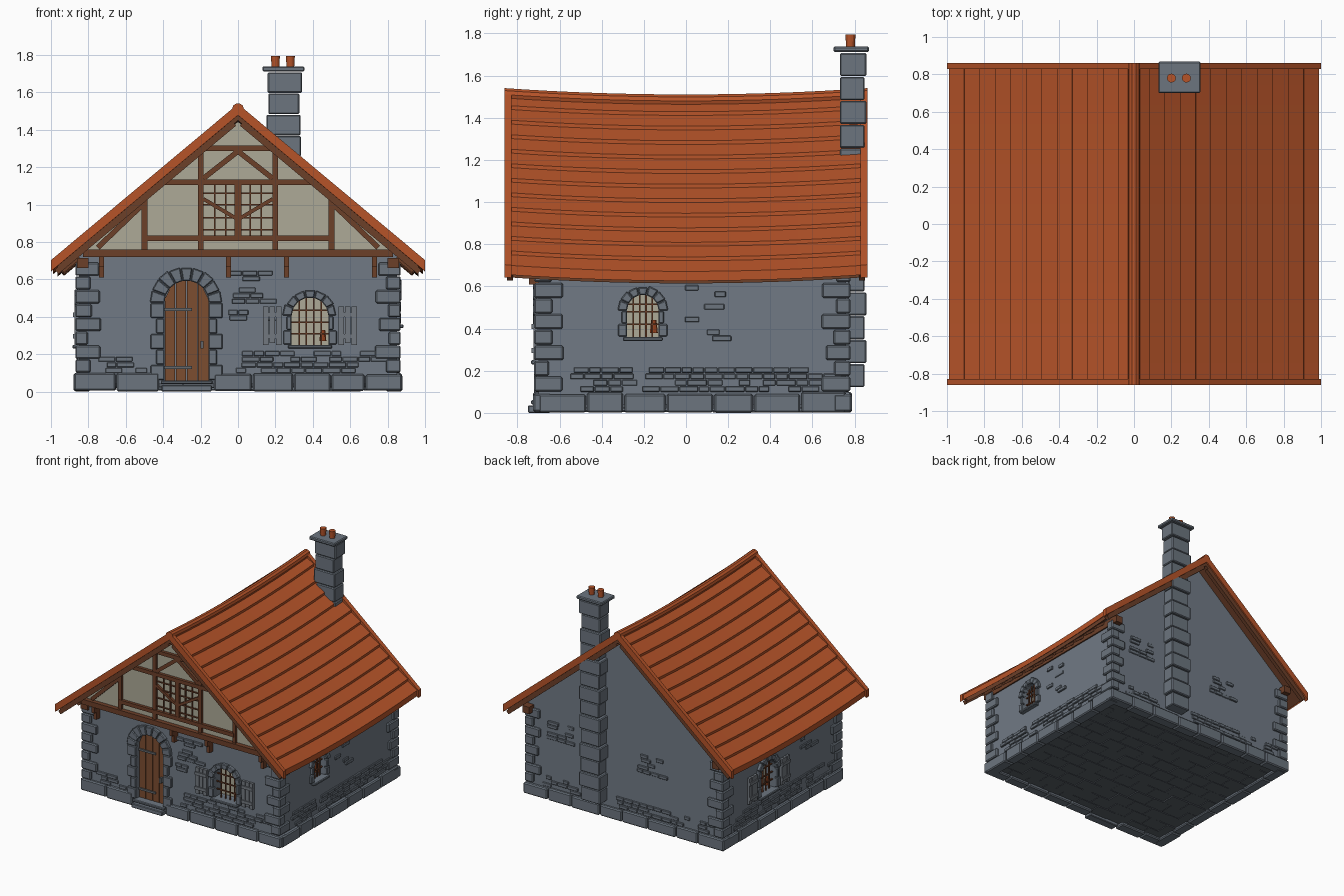
import bpy, bmesh, random
from math import pi, sin, cos, sqrt
from mathutils import Matrix, Vector

random.seed(4)
if "Cube" in bpy.data.objects:
    bpy.data.objects.remove(bpy.data.objects["Cube"])


def material(name, rgb):
    m = bpy.data.materials.new(name)
    m.use_nodes = True
    m.diffuse_color = (*rgb, 1)
    m.node_tree.nodes["Principled BSDF"].inputs["Base Color"].default_value = (*rgb, 1)
    return m


WALL = material("grey_wall", (.165, .195, .235))
STONE = material("cut_stone", (.15, .178, .212))
PAVING = material("dark_paving", (.1, .115, .135))
TILE = material("orange_tile", (.47, .088, .022))
PLASTER = material("cream_plaster", (.42, .40, .31))
TIMBER = material("dark_timber", (.15, .05, .022))
DOOR = material("door_wood", (.2, .075, .03))
SHUTTER = material("weathered_wood", (.17, .19, .215))
IRON = material("iron", (.13, .14, .15))

# Wall frames: local x runs along the wall, local -y points outward
def frame(x, y, turn):
    return Matrix.Translation((x, y, 0)) @ Matrix.Rotation(turn, 4, "Z")

FRONT, BACK = frame(0, -.70, 0), frame(0, .76, pi)
EAST, WEST = frame(.85, .03, pi / 2), frame(-.85, .03, -pi / 2)
WORLD = Matrix()


def box(bm, M, lo, hi):
    lo, hi = Vector(lo), Vector(hi)
    size = Matrix.Diagonal((*(hi - lo), 1))
    bmesh.ops.create_cube(bm, size=1, matrix=M @ Matrix.Translation((lo + hi) / 2) @ size)


def sag(y):
    return -.03 * (1 - (y / .86) ** 2)


def loft(bm, M, pts, ys, sagging=False):
    """Sweep an (x, z) outline along y, closed at both ends."""
    rings = [[bm.verts.new(M @ Vector((x, y, z + (sag(y) if sagging else 0))))
              for x, z in pts] for y in ys]
    n = len(pts)
    for a, b in zip(rings, rings[1:]):
        for i in range(n):
            bm.faces.new((a[i], a[(i + 1) % n], b[(i + 1) % n], b[i]))
    bm.faces.new(rings[0])
    bm.faces.new(rings[-1][::-1])


def beam(bm, M, p, q, width, ys):
    p, q = Vector(p), Vector(q)
    d = (q - p).normalized() * width / 2
    n = Vector((-d.y, d.x))
    loft(bm, M, [p + n, p - n, q - n, q + n], ys)


def finish(bm, name, mat, bevel=0):
    bmesh.ops.recalc_face_normals(bm, faces=bm.faces)
    me = bpy.data.meshes.new(name)
    bm.to_mesh(me)
    bm.free()
    me.materials.append(mat)
    ob = bpy.data.objects.new(name, me)
    bpy.context.scene.collection.objects.link(ob)
    if bevel:
        mod = ob.modifiers.new("bevel", "BEVEL")
        mod.width, mod.segments = bevel, 1
    return ob


def arch(u, r, z0, zs):
    return [(u - r, z0), (u + r, z0)] + [
        (u + r * cos(pi * i / 12), zs + r * sin(pi * i / 12)) for i in range(13)]


# Openings: frame, centre, half width, bottom, spring height
door = (FRONT, -.275, .118, .06, .475)
windows = [(FRONT, .385, .098, .25, .405), (EAST, -.235, .075, .36, .485),
           (WEST, -.17, .098, .25, .405)]

# Main walls with recessed openings
bm = bmesh.new()
loft(bm, WORLD, [(-.85, .04), (.85, .04), (.85, .75), (0, 1.46), (-.85, .75)], (-.70, .76))
walls = finish(bm, "walls", WALL)
bm = bmesh.new()
for M, u, r, z0, zs in [door] + windows:
    loft(bm, M, arch(u, r, z0, zs), (-.05, .09))
cutter = finish(bm, "opening_cutter", WALL)
cutter.hide_render = True
cut = walls.modifiers.new("openings", "BOOLEAN")
cut.operation, cut.object = "DIFFERENCE", cutter
deps = bpy.context.evaluated_depsgraph_get()
cut_mesh = bpy.data.meshes.new_from_object(walls.evaluated_get(deps))
walls.modifiers.clear()
walls.data = cut_mesh
bpy.data.objects.remove(cutter)

# Window panes, lattice bars and a jug on each sill
pane, bars, jug = bmesh.new(), bmesh.new(), bmesh.new()
for M, u, r, z0, zs in windows:
    loft(pane, M, arch(u, r, z0, zs), (.08, .1))
    for k in (-.6, -.2, .2, .6):
        x = u + k * r
        box(bars, M, (x - .004, .02, z0), (x + .004, .03, zs + r * sqrt(1 - k * k)))
    for z in (z0 + .06, z0 + .12, zs + .03):
        box(bars, M, (u - r, .018, z - .004), (u + r, .028, z + .004))
    bmesh.ops.create_cone(jug, cap_ends=True, segments=10, radius1=.02, radius2=.013, depth=.06,
                          matrix=M @ Matrix.Translation((u + r * .7, .05, z0 + .05)))
finish(pane, "window_panes", PLASTER)
finish(bars, "window_lattice", TIMBER)
finish(jug, "sill_jugs", TILE)

# Door planks with hinges and handle
bm = bmesh.new()
M, u, r, z0, zs = door
for i in range(4):
    a, b = (-r + r * (i + e) / 2 for e in (.03, .97))
    top = [(u + x, zs + sqrt(max(r * r - x * x, 0))) for x in (b, (a + b) / 2, a)]
    loft(bm, M, [(u + a, z0), (u + b, z0)] + top, (.025, .06))
finish(bm, "door_planks", DOOR)
bm = bmesh.new()
for z in (.13, .44):
    box(bm, M, (u - r, .015, z - .008), (u + .03, .026, z + .008))
box(bm, M, (u + .075, .0, .23), (u + .09, .026, .27))
finish(bm, "door_iron", IRON)

# Arch stones, jambs and sills
bm = bmesh.new()
for (M, u, r, z0, zs), n, t in zip([door] + windows, (9, 7, 7, 7), (.075, .045, .042, .045)):
    for i in range(n):
        a, b = (pi * (i + e) / n for e in (.03, .97))
        o = r + t + random.uniform(-.006, .006)
        loft(bm, M, [(u + q * cos(c), zs + q * sin(c)) for q, c in
                     ((r, a), (o, a), (o, b), (r, b))], (-.025, .03))
    count = max(2, round((zs - z0) / .08))
    h = (zs - z0) / count
    for s in (-1, 1):
        for i in range(count):
            w = t * (.6 if i % 2 else 1)
            x = sorted((u + s * r, u + s * (r + w)))
            box(bm, M, (x[0], -.022, z0 + i * h + .002), (x[1], .03, z0 + (i + 1) * h - .002))
    box(bm, M, (u - r - .02, -.035, z0 - .02), (u + r + .02, .06, z0))
box(bm, FRONT, (-.41, -.05, 0), (-.14, .02, .035))
finish(bm, "opening_surrounds", STONE, .005)

# Plank shutters
bm = bmesh.new()
for M, u, r, z0, zs in (windows[0], windows[2]):
    for s in (-1, 1):
        for i in range(3):
            c = u + s * (r + .07 + i * .034)
            box(bm, M, (c - .015, -.024, z0 + .01 * (i % 2)), (c + .015, -.004, zs + .05))
        for z in (z0 + .045, zs + .005):
            c = u + s * (r + .104)
            box(bm, M, (c - .05, -.032, z - .012), (c + .05, -.02, z + .012))
finish(bm, "shutters", SHUTTER)

# Foundation blocks, skipping the doorway
bm = bmesh.new()
for M, a, b in ((FRONT, -.88, -.42), (FRONT, -.13, .88), (BACK, -.88, .88),
                (EAST, -.73, .73), (WEST, -.73, .73)):
    n = round((b - a) / .21)
    cuts = [a] + [a + (b - a) * (i + random.uniform(-.15, .15)) / n for i in range(1, n)] + [b]
    for p, q in zip(cuts, cuts[1:]):
        box(bm, M, (p + .003, -.022 - random.random() * .008, .005 * random.random()),
            (q - .003, .06, .088 + random.random() * .012))
finish(bm, "foundation_blocks", STONE, .008)

# Corner quoins alternate direction at each course
bm = bmesh.new()
for sx in (-1, 1):
    for y, sy in ((-.70, -1), (.76, 1)):
        for i in range(8):
            lx, ly = (.125, .075) if i % 2 else (.075, .125)
            lx, ly = lx + random.uniform(-.01, .015), ly + random.uniform(-.01, .015)
            x0, y0 = sx * .87, y + sy * .02
            xs, ys = sorted((x0, x0 - sx * lx)), sorted((y0, y0 - sy * ly))
            z = .1 + i * .074
            box(bm, WORLD, (xs[0], ys[0], z + .002), (xs[1], ys[1], z + .072))
finish(bm, "corner_quoins", STONE, .007)

# Scattered brickwork patches: frame, range along wall, height range, density
bm = bmesh.new()
for M, a, b, lo, hi, density in (
        (FRONT, -.75, -.52, .1, .19, .6), (FRONT, -.02, .74, .1, .2, .75),
        (FRONT, -.06, .18, .38, .66, .35), (EAST, -.58, .63, .1, .2, .75),
        (EAST, -.05, .13, .34, .6, .4), (WEST, -.6, .6, .1, .2, .7),
        (WEST, .2, .45, .4, .58, .4), (BACK, -.08, .72, .1, .19, .65),
        (BACK, -.74, -.4, .1, .19, .7), (BACK, .1, .35, .4, .6, .35), (BACK, -.7, -.5, .45, .62, .35)):
    z = lo
    while z < hi:
        x = a + random.random() * .05
        while x < b:
            w = random.uniform(.05, .1)
            if random.random() < density:
                box(bm, M, (x, -random.uniform(.006, .015), z), (x + w - .004, .02, z + .026))
            x += w
        z += .03
finish(bm, "wall_bricks", STONE, .003)

# Paved floor in running bond
bm = bmesh.new()
for i in range(12):
    for j in range(10):
        x = -.84 + j * .168 - (.042 if i % 2 else -.042)
        y = -.69 + i * .12
        box(bm, WORLD, (max(x, -.84) + .002, y + .002, .02 + random.random() * .006),
            (min(x + .168, .84) - .002, y + .118, .045))
finish(bm, "floor_paving", PAVING)

# Plaster gable and its timber framing
bm = bmesh.new()
loft(bm, FRONT, [(-.85, .74), (.85, .74), (0, 1.455)], (-.045, .01))
finish(bm, "gable_plaster", PLASTER)
bm = bmesh.new()
beam(bm, FRONT, (-.83, .74), (.83, .74), .04, (-.08, 0))
for x0, x1, z in ((-.5, .5, .82), (-.4, .4, 1.12), (-.22, .22, 1.3)):
    beam(bm, FRONT, (x0, z), (x1, z), .03, (-.068, -.03))
beam(bm, FRONT, (0, .835), (0, 1.105), .035, (-.066, -.03))
for s in (-1, 1):
    for p, q, w in (((.5, .76), (.5, 1.03), .03), ((.2, .76), (.2, 1.3), .03),
                    ((.51, 1.0), (.75, .77), .028), ((0, 1.285), (.185, 1.14), .028),
                    ((0, .92), (.185, 1.03), .02)):
        beam(bm, FRONT, (s * p[0], p[1]), (s * q[0], q[1]), w, (-.064, -.03))
    for x in (.065, .125):
        beam(bm, FRONT, (s * x, .835), (s * x, 1.105), .009, (-.056, -.03))
for z in (.865, .93, 1.0, 1.06):
    beam(bm, FRONT, (-.185, z), (.185, z), .008, (-.054, -.03))
for x in (-.73, -.05, .26, .73):
    box(bm, FRONT, (x - .013, -.045, .61), (x + .013, .01, .73))
    box(bm, FRONT, (x - .013, -.07, .67), (x + .013, .01, .73))
finish(bm, "gable_timbers", TIMBER)


# Sagging roof: overlapping tile courses, boards, verges and ridge
def height(x):
    return 1.51 - .835 * x

def both(right):
    return [(-x, z) for x, z in reversed(right) if x > 0] + right

span = [-.85 + 1.7 * i / 16 for i in range(17)]
xs = [.99 * i / 12 for i in range(13)]
courses = [(0, height(0))]
for a, b in zip(xs, xs[1:]):
    courses += [(a + .0005, height(a)), (b, height(b) + .018)]

def layer(top, drop, end):
    under = [(end, height(end) - drop), (0, height(0) - drop), (-end, height(end) - drop)]
    return both(top) + under

bm = bmesh.new()
loft(bm, WORLD, layer(courses, .027, .99), span, True)
for s in (-1, 1):
    edge = [(0, height(0) + .028), (1, height(1) + .028)]
    loft(bm, WORLD, layer(edge, .032, 1), [s * .828, s * .86], True)
finish(bm, "roof_tiles", TILE)
bm = bmesh.new()
loft(bm, WORLD, [(.032 * cos(pi * i / 5), 1.51 + .032 * sin(pi * i / 5)) for i in range(10)],
     [y * 1.012 for y in span], True)
finish(bm, "ridge_tiles", TILE)
bm = bmesh.new()
boards = [(0, height(0) - .025), (.965, height(.965) - .025)]
loft(bm, WORLD, layer(boards, .06, .965), span, True)
for s in (-1, 1):
    for i in range(12):
        y = -.66 + i * .12
        beam(bm, WORLD, (s * .8, height(.8) - .065 + sag(y)), (s * .94, height(.94) - .065 + sag(y)),
             .03, (y - .012, y + .012))
    for y in (-.835, .835):
        beam(bm, WORLD, (s * .02, height(.02) - .06), (s * .97, height(.97) - .06), .03, (y - .015, y + .015))
    box(bm, WORLD, (s * .83 - .03, -.74, .66), (s * .83 + .03, .82, .715))
finish(bm, "roof_boards", TIMBER)

# Chimney courses, cap and pots
bm = bmesh.new()
for i in range(14):
    z, j = .12 + i * .1135, random.uniform(-.006, .006)
    k = .006 if i % 2 else -.003
    box(bm, WORLD, (.163 - k + j, .73, z + .002), (.335 + k + j, .85 + k, z + .1115))
box(bm, WORLD, (.13, .70, 1.712), (.355, .868, 1.738))
finish(bm, "chimney_stack", STONE, .006)
bm = bmesh.new()
for x in (.2, .28):
    bmesh.ops.create_cone(bm, cap_ends=True, segments=12, radius1=.02, radius2=.024, depth=.065,
                          matrix=Matrix.Translation((x, .78, 1.762)))
finish(bm, "chimney_pots", TILE)
